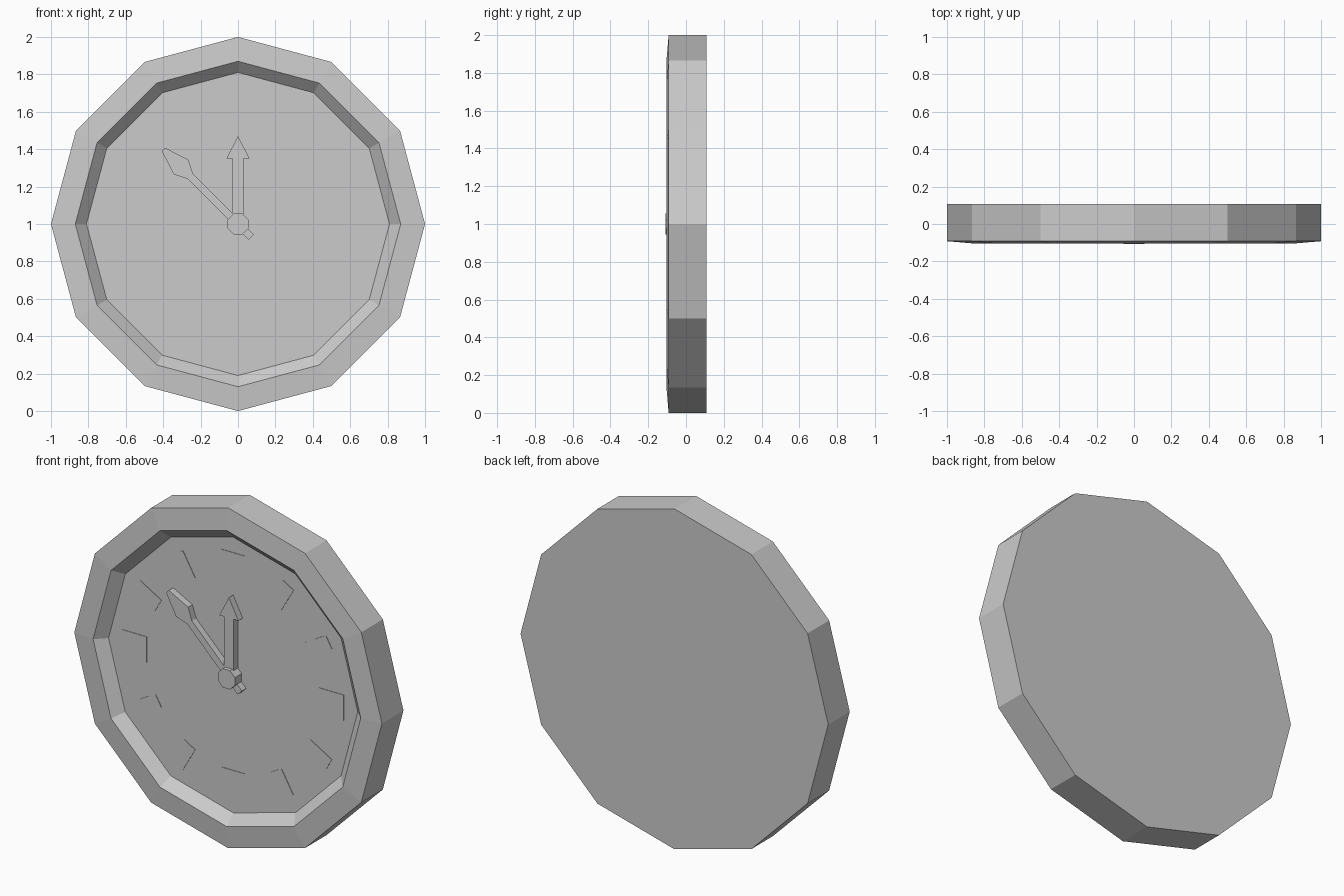
import bpy, bmesh
from math import sin, cos, tau, radians

if "Cube" in bpy.data.objects:
    bpy.data.objects.remove(bpy.data.objects["Cube"])

CZ = 1.0         # height of the clock centre
FACE_Y = -0.045  # depth of the recessed dial


def finish(name, bm):
    bmesh.ops.recalc_face_normals(bm, faces=bm.faces)
    mesh = bpy.data.meshes.new(name)
    bm.to_mesh(mesh)
    bm.free()
    ob = bpy.data.objects.new(name, mesh)
    bpy.context.collection.objects.link(ob)
    return ob


def lathe(name, profile, sides, phase=0.0):
    """Turn (radius, y) pairs about the front-back axis, capping both ends."""
    bm = bmesh.new()
    rings = [[bm.verts.new((r * cos(phase + tau * i / sides), y,
                            CZ + r * sin(phase + tau * i / sides)))
              for i in range(sides)] for r, y in profile]
    for a, b in zip(rings, rings[1:]):
        for i in range(sides):
            j = (i + 1) % sides
            bm.faces.new((a[i], a[j], b[j], b[i]))
    bm.faces.new(rings[0])
    bm.faces.new(rings[-1])
    return finish(name, bm)


def plate(name, half, y_front, turn):
    """Mirror a half outline (width, radius), turn it clockwise, extrude from the dial."""
    outline = half + [(-w, r) for w, r in reversed(half) if w > 0]
    c, s = cos(turn), sin(turn)
    pts = [(w * c + r * s, CZ + r * c - w * s) for w, r in outline]
    bm = bmesh.new()
    front = [bm.verts.new((x, y_front, z)) for x, z in pts]
    back = [bm.verts.new((x, FACE_Y + 0.002, z)) for x, z in pts]
    n = len(pts)
    bm.faces.new(front)
    bm.faces.new(back)
    for i in range(n):
        j = (i + 1) % n
        bm.faces.new((front[i], front[j], back[j], back[i]))
    return finish(name, bm)


# Twelve-sided case with a sloping rim and recessed dial
lathe("clock_case", [(1.0, 0.108), (1.0, -0.092), (0.87, -0.103), (0.81, FACE_Y)], 12)

# Plain hour markers, wider at the quarters
for h in range(12):
    w = 0.075 if h % 3 == 0 else 0.04
    plate(f"hour_marker_{h + 1:02d}", [(w, 0.56), (w, 0.72)], FACE_Y - 0.003,
          tau * h / 12)

# Hands
plate("hour_hand", [(0.03, 0.0), (0.03, 0.35), (0.062, 0.35), (0.0, 0.47)], -0.085, 0.0)
plate("minute_hand", [(0.02, -0.1), (0.02, 0.36), (0.055, 0.43), (0.012, 0.565)],
      -0.085, radians(-45))

# Centre hub
lathe("centre_hub", [(0.06, FACE_Y + 0.002), (0.06, -0.108)], 8, tau / 16)
